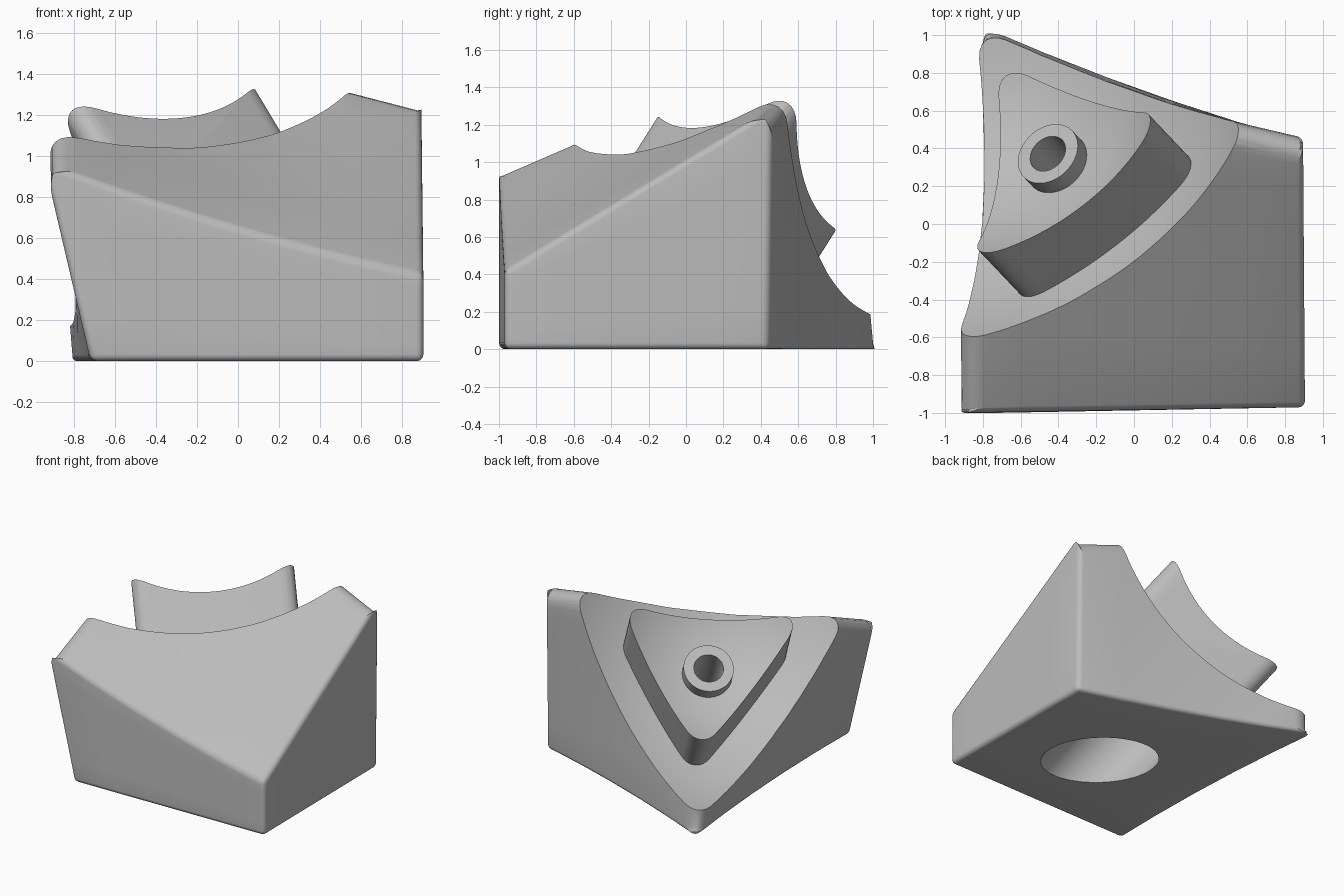
import bpy, bmesh, math
from mathutils import Vector

if "Cube" in bpy.data.objects:
    bpy.data.objects.remove(bpy.data.objects["Cube"])

grey = bpy.data.materials.new("plain_grey")
grey.diffuse_color = (0.5, 0.5, 0.5, 1)
grey.use_nodes = True
grey.node_tree.nodes["Principled BSDF"].inputs["Base Color"].default_value = grey.diffuse_color

APEX = Vector((-0.9, 0.84, 1.7))                  # centre of the pad's hollow
AXIS = Vector((0.46, -0.485, -0.765)).normalized()  # runs from the apex into the block
TURN = AXIS.to_track_quat('Z', 'Y')


def finish(bm, name):
    bmesh.ops.recalc_face_normals(bm, faces=bm.faces)
    me = bpy.data.meshes.new(name)
    bm.to_mesh(me)
    bm.free()
    me.materials.append(grey)
    ob = bpy.data.objects.new(name, me)
    bpy.context.collection.objects.link(ob)
    return ob


def activate(ob):
    bpy.ops.object.select_all(action='DESELECT')
    ob.select_set(True)
    bpy.context.view_layer.objects.active = ob


def apply_mod(ob, kind, **settings):
    mod = ob.modifiers.new(kind.lower(), kind)
    for key, value in settings.items():
        setattr(mod, key, value)
    activate(ob)
    bpy.ops.object.modifier_apply(modifier=mod.name)


def cut(ob, cutter):
    apply_mod(ob, 'BOOLEAN', operation='DIFFERENCE', solver='EXACT', object=cutter)
    bpy.data.objects.remove(cutter)


def ball(radius, centre):
    bm = bmesh.new()
    bmesh.ops.create_uvsphere(bm, u_segments=128, v_segments=64, radius=radius)
    bmesh.ops.rotate(bm, verts=bm.verts, matrix=TURN.to_matrix())
    bmesh.ops.translate(bm, verts=bm.verts, vec=centre)
    return finish(bm, "ball_cutter")


def rod(radius, start, end, name="rod_cutter"):
    bm = bmesh.new()
    bmesh.ops.create_cone(bm, cap_ends=True, segments=64, radius1=radius,
                          radius2=radius, depth=end - start)
    bmesh.ops.rotate(bm, verts=bm.verts, matrix=TURN.to_matrix())
    bmesh.ops.translate(bm, verts=bm.verts, vec=APEX + AXIS * (start + end) / 2)
    return finish(bm, name)


# Block: a skewed six-sided solid with gently sagging outer faces
corners = {
    (0, 0, 0): (-0.72, -1.0, 0), (1, 0, 0): (0.905, -0.97, 0),
    (0, 1, 0): (-0.825, 1.06, 0), (1, 1, 0): (0.895, 0.44, 0),
    (0, 0, 1): (-0.95, -1.0, 0.97), (1, 0, 1): (0.905, -0.97, 0.42),
    (0, 1, 1): (-0.94, 0.87, 1.75), (1, 1, 1): (0.895, 0.46, 1.29),
}


def warp(u, v, w):
    p = Vector()
    for (i, j, k), c in corners.items():
        p += Vector(c) * ((u if i else 1 - u) * (v if j else 1 - v) * (w if k else 1 - w))
    sag = 0.15
    p.x += sag * v * (1 - v) * (1 - u) * (1 - w)
    p.y -= sag * u * (1 - u) * v * (1 - w)
    p.z -= sag * u * (1 - u) * w * (1 - v)
    return p


bm = bmesh.new()
bmesh.ops.create_cube(bm, size=1)
bmesh.ops.subdivide_edges(bm, edges=bm.edges, cuts=4, use_grid_fill=True)
for vert in bm.verts:
    vert.co += Vector((0.5, 0.5, 0.5))
weight = bm.edges.layers.float.new("bevel_weight_edge")
for e in bm.edges:
    a, b = e.verts[0].co, e.verts[1].co
    sides = [(n, round(a[n])) for n in range(3)
             if abs(a[n] - b[n]) < 1e-4 and abs(a[n] - round(a[n])) < 1e-4]
    if len(sides) == 2:
        # wide rounding on the three edges that run to the hollowed corner
        wide = all(s in ((0, 0), (1, 1), (2, 1)) for s in sides)
        e[weight] = 1.0 if wide else 0.2
for vert in bm.verts:
    vert.co = warp(*vert.co)
block = finish(bm, "block")
apply_mod(block, 'BEVEL', width=0.17, segments=6, limit_method='WEIGHT')
cut(block, ball(1.77, APEX - AXIS * 0.3 + Vector((0, -0.03, 0))))
cut(block, rod(0.32, 1.72, 3.0))
cut(block, rod(0.105, 1.0, 2.0))

# Raised pad: rounded triangular prism with a hollow top
tips = [Vector((0.1, 0.55, 1.33)), Vector((-0.8, -0.18, 1.2)), Vector((-0.71, 0.82, 0.65))]
flat = [p - AXIS * (p - APEX).dot(AXIS) for p in tips]
mid = sum(flat, Vector()) / 3
bm = bmesh.new()
start, end = AXIS * 0.6, AXIS * 1.5
low = [bm.verts.new(mid + (p - mid) * 1.12 + start) for p in flat]
high = [bm.verts.new(mid + (p - mid) * 1.12 + end) for p in flat]
bm.faces.new(low)
bm.faces.new(high)
for i in range(3):
    j = (i + 1) % 3
    bm.faces.new((low[i], low[j], high[j], high[i]))
posts = [e for e in bm.edges if e.verts[0] in low and e.verts[1] in high
         or e.verts[0] in high and e.verts[1] in low]
bmesh.ops.bevel(bm, geom=posts, offset=0.19, segments=8, profile=0.5, affect='EDGES')
pad = finish(bm, "raised_pad")
cut(pad, ball(1.1, APEX))
cut(pad, rod(0.105, 0.8, 2.0))

# Short hollow peg in the middle of the pad
peg = rod(0.178, 0.98, 1.2, "hollow_peg")
cut(peg, rod(0.105, 0.8, 2.0))

for ob in (block, pad, peg):
    activate(ob)
    bpy.ops.object.shade_smooth_by_angle(angle=math.radians(30))
